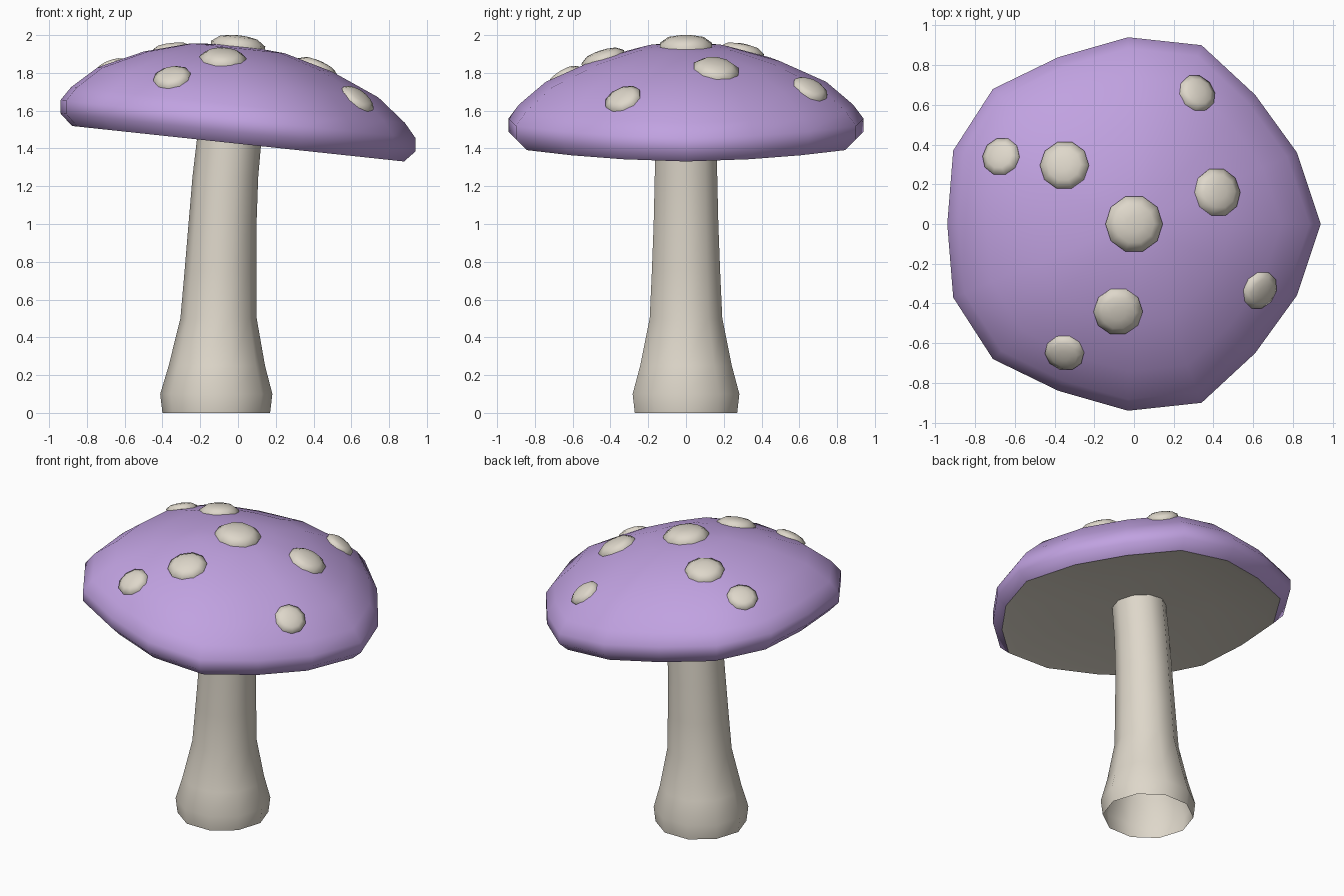
import bpy, bmesh, math
from mathutils import Vector
from mathutils.bvhtree import BVHTree

if "Cube" in bpy.data.objects:
    bpy.data.objects.remove(bpy.data.objects["Cube"], do_unlink=True)


def material(name, rgb):
    mat = bpy.data.materials.new(name)
    mat.use_nodes = True
    mat.diffuse_color = (*rgb, 1)
    mat.node_tree.nodes["Principled BSDF"].inputs["Base Color"].default_value = (*rgb, 1)
    return mat


purple = material("purple", (0.53, 0.36, 0.75))
cream = material("cream", (0.73, 0.68, 0.59))


def loft(name, rings, mat, tip=None):
    """Skin a list of point rings, optionally closing the last one to a tip."""
    bm = bmesh.new()
    loops = [[bm.verts.new(p) for p in ring] for ring in rings]
    n = len(loops[0])
    for a, b in zip(loops, loops[1:]):
        for i in range(n):
            j = (i + 1) % n
            bm.faces.new((a[i], a[j], b[j], b[i]))
    if tip is not None:
        top = bm.verts.new(tip)
        for i in range(n):
            bm.faces.new((loops[-1][i], loops[-1][(i + 1) % n], top))
    for f in bm.faces:
        f.smooth = True
    mesh = bpy.data.meshes.new(name)
    bm.to_mesh(mesh)
    bm.free()
    mesh.materials.append(mat)
    obj = bpy.data.objects.new(name, mesh)
    bpy.context.collection.objects.link(obj)
    return obj


# Cap outline: half of an uneven sixteen-sided ring, mirrored across y
half = [(0.94, 0), (0.82, 0.36), (0.61, 0.65), (0.34, 0.90), (-0.03, 0.94),
        (-0.38, 0.84), (-0.71, 0.68), (-0.91, 0.37), (-0.94, 0)]
outline = half + [(x, -y) for x, y in half[-2:0:-1]]


def cap_point(x, y, z):
    """Lean the cap down towards +x."""
    return Vector((x, y, 1.425 + z - 0.107 * x))


def cap_rings(profile):
    return [[cap_point(x * s, y * s, z) for x, y in outline] for s, z in profile]


# Cap top with rolled rim
cap = loft("cap", cap_rings([(0.935, 0), (1, 0.06), (1, 0.13), (0.94, 0.205), (0.79, 0.325),
                             (0.53, 0.435), (0.265, 0.505)]), purple, cap_point(0, 0, 0.525))

# Slightly hollow underside, wound the other way so it faces down
under = cap_rings([(0.935, 0), (0.88, 0.012), (0.5, 0.045), (0.2, 0.06)])
loft("cap_underside", [r[::-1] for r in under], cream, cap_point(0, 0, 0.065))

# Stem: open-ended ten-sided tube, (height, centre x, radius)
stem = [(0, -0.115, 0.285), (0.1, -0.115, 0.297), (0.25, -0.112, 0.255), (0.5, -0.103, 0.202),
        (0.75, -0.093, 0.19), (1, -0.082, 0.18), (1.25, -0.067, 0.174), (1.51, -0.04, 0.17)]


def circle(n, r):
    return [(r * math.cos(math.tau * i / n), r * math.sin(math.tau * i / n)) for i in range(n)]


loft("stem", [[(cx + x, y, z) for x, y in circle(10, r)] for z, cx, r in stem], cream)

# Spots: shallow domes seated on the cap surface, (x, y, radius)
bvh = BVHTree.FromPolygons([v.co for v in cap.data.vertices],
                           [p.vertices for p in cap.data.polygons])


def on_cap(x, y):
    return bvh.ray_cast(Vector((x, y, 3)), Vector((0, 0, -1)))[0]


spots = [(0, 0, 0.145), (-0.35, 0.295, 0.124), (-0.67, 0.34, 0.098), (0.32, 0.66, 0.098),
         (0.42, 0.16, 0.124), (0.635, -0.335, 0.1), (-0.08, -0.44, 0.124), (-0.35, -0.65, 0.1)]
for k, (x, y, r) in enumerate(spots, 1):
    d = r * 0.7
    u = (on_cap(x + d, y) - on_cap(x - d, y)).normalized()
    v = on_cap(x, y + d) - on_cap(x, y - d)
    normal = u.cross(v).normalized()
    v = normal.cross(u)
    base = on_cap(x, y) - normal * 0.008
    rise = 0.38 * r
    rings = [[base + u * a + v * b + normal * h for a, b in circle(10, r * s)]
             for s, h in [(0.97, -0.03), (1, 0.012), (0.68, 0.82 * rise), (0.3, rise)]]
    loft(f"spot_{k}", rings, cream, base + normal * rise * 1.04)
